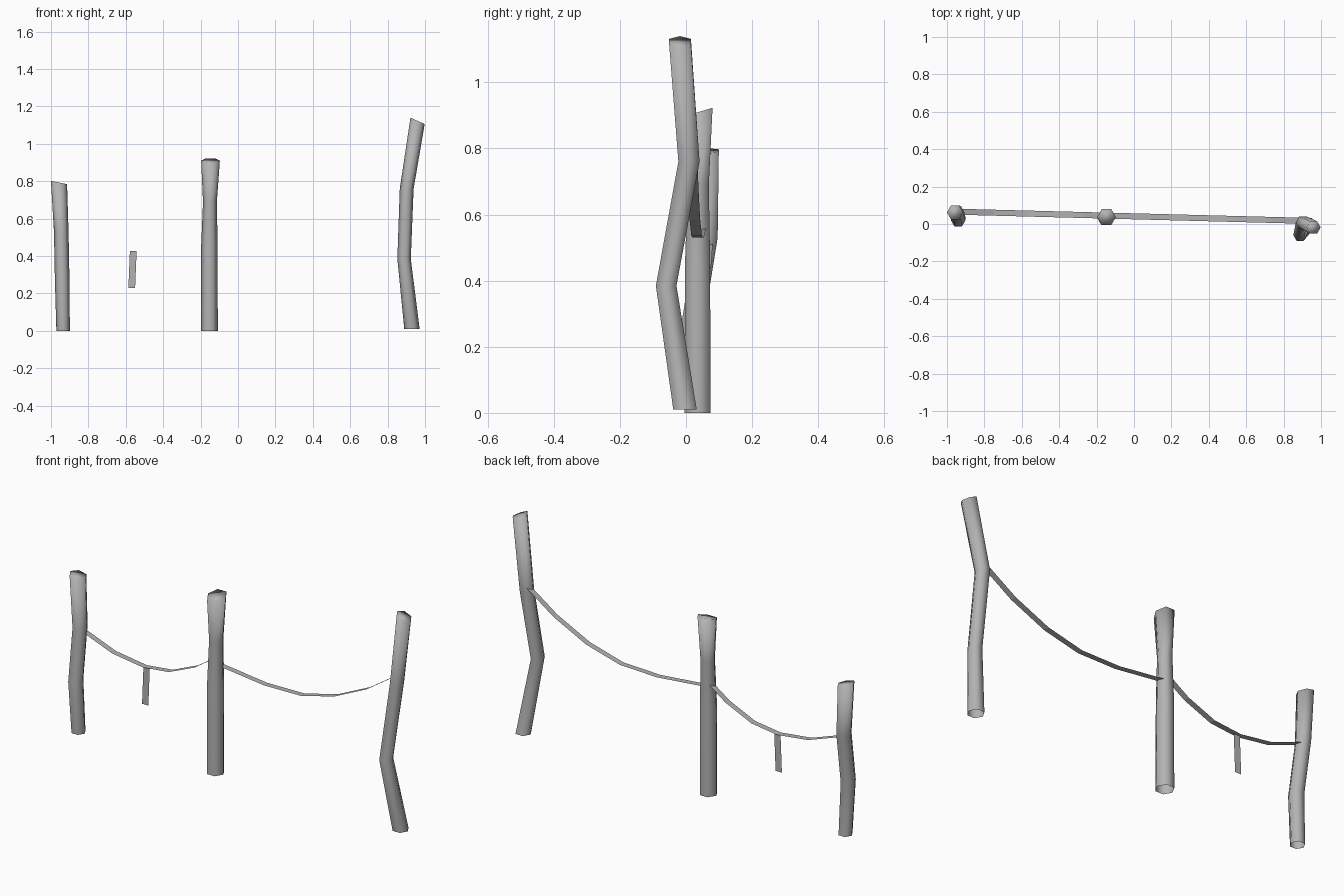
import bpy, bmesh, math
from mathutils import Vector

cube = bpy.data.objects.get("Cube")
if cube:
    bpy.data.objects.remove(cube)

grey = bpy.data.materials.new("plain grey")
grey.use_nodes = True
COLOUR = (0.45, 0.45, 0.45, 1)
grey.diffuse_color = COLOUR
grey.node_tree.nodes["Principled BSDF"].inputs["Base Color"].default_value = COLOUR


def finish(bm, name, smooth):
    mesh = bpy.data.meshes.new(name)
    for f in bm.faces:
        f.smooth = smooth
    bm.to_mesh(mesh)
    bm.free()
    mesh.materials.append(grey)
    obj = bpy.data.objects.new(name, mesh)
    bpy.context.collection.objects.link(obj)
    return obj


def post(name, rings, slope, sides=6, turn=0.0):
    """Crooked post through rings (x, y, z, radius), with a sloping cap and open foot."""
    bm = bmesh.new()
    loops = []
    for i, (x, y, z, r) in enumerate(rings):
        loop = []
        for k in range(sides):
            a = turn + math.tau * k / sides
            dx, dy = r * math.cos(a), r * math.sin(a)
            tilt = slope[0] * dx + slope[1] * dy if i == len(rings) - 1 else 0
            loop.append(bm.verts.new((x + dx, y + dy, z + tilt)))
        loops.append(loop)
    for low, high in zip(loops, loops[1:]):
        for k in range(sides):
            n = (k + 1) % sides
            bm.faces.new((low[k], low[n], high[n], high[k]))
    bm.faces.new(loops[-1])
    return finish(bm, name, True)


def strip(name, points, offset, smooth=False):
    """Flat band along a path, widened by the offset to both sides."""
    bm = bmesh.new()
    off = Vector(offset)
    pairs = [(bm.verts.new(Vector(p) - off), bm.verts.new(Vector(p) + off)) for p in points]
    for (a, b), (c, d) in zip(pairs, pairs[1:]):
        bm.faces.new((a, c, d, b))
    return finish(bm, name, smooth)


# Three crooked posts
post("left_post", [(0.93, -0.003, 0.01, 0.041), (0.888, -0.06, 0.385, 0.036),
                   (0.902, 0.009, 0.76, 0.037), (0.96, -0.018, 1.123, 0.038)], (-0.45, 0))
post("middle_post", [(-0.153, 0.035, 0, 0.045), (-0.153, 0.035, 0.45, 0.044),
                     (-0.15, 0.037, 0.69, 0.037), (-0.147, 0.037, 0.91, 0.05)], (0, 0.3))
post("right_post", [(-0.935, 0.035, 0, 0.036), (-0.94, 0.02, 0.27, 0.039),
                    (-0.945, 0.062, 0.53, 0.039), (-0.957, 0.062, 0.793, 0.043)], (-0.2, 0))


# Sagging bands between the posts
def sag(points):
    return [(x, 0.041 - 0.026 * x, z) for x, z in points]


strip("right_band", sag([(-0.93, 0.515), (-0.75, 0.45), (-0.57, 0.427), (-0.42, 0.445),
                         (-0.27, 0.51), (-0.16, 0.585)]), (0, 0.016, 0))
strip("left_band", sag([(-0.14, 0.558), (0.13, 0.53), (0.345, 0.535), (0.54, 0.585),
                        (0.73, 0.675), (0.9, 0.79)]), (0, 0.016, 0))

# Hanging tag
strip("hanging_tag", [(-0.568, 0.055, 0.23), (-0.56, 0.055, 0.427)], (0.018, 0, 0))
